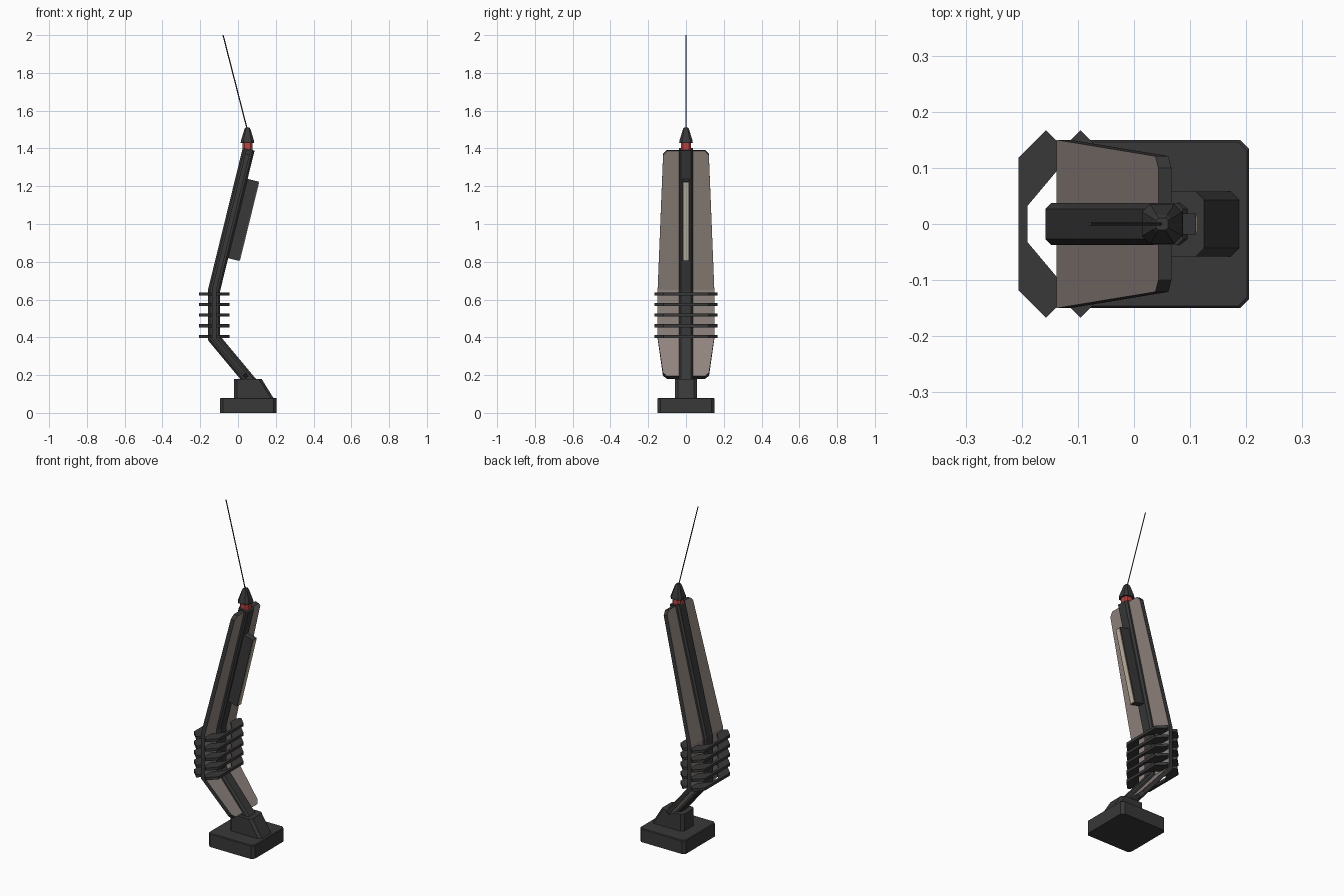
import bpy, bmesh, math
from mathutils import Vector

if "Cube" in bpy.data.objects:
    bpy.data.objects.remove(bpy.data.objects["Cube"])


def material(name, rgb):
    m = bpy.data.materials.new(name)
    m.diffuse_color = (*rgb, 1.0)
    m.use_nodes = True
    m.node_tree.nodes["Principled BSDF"].inputs["Base Color"].default_value = m.diffuse_color
    return m


DARK = material("charcoal", (0.040, 0.040, 0.040))
BROWN = material("warm grey brown", (0.285, 0.235, 0.213))
RED = material("red", (0.50, 0.055, 0.055))
BEIGE = material("beige", (0.55, 0.48, 0.37))


def loft(name, rings, mats, rule=None):
    """Skin closed rings of equal point count and cap both ends."""
    bm = bmesh.new()
    vs = [[bm.verts.new(p) for p in r] for r in rings]
    n = len(rings[0])
    for a, b in zip(vs, vs[1:]):
        for i in range(n):
            j = (i + 1) % n
            bm.faces.new((a[i], a[j], b[j], b[i]))
    bm.faces.new(vs[0])
    bm.faces.new(vs[-1])
    bmesh.ops.recalc_face_normals(bm, faces=bm.faces)
    bm.normal_update()
    if rule:
        for f in bm.faces:
            f.material_index = rule(f.normal)
    me = bpy.data.meshes.new(name)
    bm.to_mesh(me)
    bm.free()
    for m in mats:
        me.materials.append(m)
    ob = bpy.data.objects.new(name, me)
    bpy.context.collection.objects.link(ob)
    return ob


def octo(x0, x1, h, c):
    """Rectangle x0..x1 by -h..h with chamfered corners."""
    return [(x0 + c, -h), (x1 - c, -h), (x1, -h + c), (x1, h - c),
            (x1 - c, h), (x0 + c, h), (x0, h - c), (x0, -h + c)]


def stack(name, levels, mat):
    """Loft of chamfered rectangles: (z, x0, x1, half_y, chamfer)."""
    return loft(name, [[(x, y, z) for x, y in octo(a, b, h, c)]
                       for z, a, b, h, c in levels], [mat])


def frames(path):
    """Mitred offset vector for each point of an xz path."""
    out = []
    for i, p in enumerate(path):
        segs = []
        if i > 0:
            segs.append((p - path[i - 1]).normalized())
        if i < len(path) - 1:
            segs.append((path[i + 1] - p).normalized())
        ns = [Vector((s.y, -s.x)) for s in segs]
        n = sum(ns, Vector((0, 0))).normalized()
        out.append(n / n.dot(ns[0]))
    return out


def sweep(name, path, sections, mats, rule=None):
    rings = []
    for p, n, sec in zip(path, frames(path), sections):
        rings.append([(p.x + n.x * d, y, p.y + n.y * d) for d, y in sec])
    return loft(name, rings, mats, rule)


# Base and wedge mount
stack("base", [(0, -0.095, 0.205, 0.15, 0.016), (0.076, -0.095, 0.205, 0.15, 0.016),
               (0.08, -0.091, 0.201, 0.146, 0.015)], DARK)
stack("mount", [(0.075, -0.02, 0.19, 0.058, 0.015),
                (0.18, -0.02, 0.125, 0.058, 0.015)], DARK)

# Bent arm centre line
low, bend1 = Vector((0.06, 0.172)), Vector((-0.126, 0.395))
bend2, top = Vector((-0.126, 0.652)), Vector((0.055, 1.39))
up = (top - bend2).normalized()
down = (low - bend1).normalized()

# Spine running up both sides of the panel
spine_sec = octo(-0.032, 0.032, 0.037, 0.010)
sweep("spine", [low + down * 0.04, bend1, bend2, top + up * 0.006],
      [spine_sec] * 4, [DARK])

# Folded brown panel with dark rim and clipped corners
end = low - down * 0.02
ppath = [end, end - down * 0.022, bend1, bend2, top - up * 0.022, top]
psecs = [[(-0.012, -w), (0.012, -w), (0.012, w), (-0.012, w)]
         for w in (0.10, 0.122, 0.15, 0.15, 0.121, 0.10)]
sweep("panel", ppath, psecs, [DARK, BROWN], lambda n: int(abs(n.x) > 0.7))

# Five cooling fins, each a mirrored pair of brackets round the panel
half = [(0.012, 0.148), (0.031, 0.167), (0.080, 0.118)]
inner = [(0.064, 0.032), (0.012, 0.094)]
fin = (half + [(d, -y) for d, y in reversed(half)]
       + [(d, -y) for d, y in reversed(inner)] + inner)
for i in range(5):
    z = 0.405 + i * 0.0563
    for side, label in ((-1, "back"), (1, "front")):
        loft(f"fin_{label}_{i + 1}",
             [[(-0.126 + side * d, y, z + k) for d, y in fin]
              for k in (-0.008, 0.008)], [DARK])

# Light housing on the front of the spine, with a beige strip
a, b = bend2 + up * 0.18, bend2 + up * 0.612


def bar(name, s0, s1, d0, d1, h, mat):
    sec = [(d0, -h), (d1, -h), (d1, h), (d0, h)]
    sweep(name, [s0, s1], [sec] * 2, [mat])


bar("lamp_housing", a, b, 0.028, 0.093, 0.019, DARK)
bar("lamp_strip", a + up * 0.004, b - up * 0.004, 0.092, 0.096, 0.014, BEIGE)

# Red collar and antenna cap
cx = 0.050


def tier(z, r):
    return (z, cx - r, cx + r, r, r * 0.4)


stack("collar", [tier(1.375, 0.026), tier(1.432, 0.026)], RED)
stack("antenna_cap", [tier(1.428, 0.036), tier(1.44, 0.035),
                      tier(1.502, 0.016), tier(1.51, 0.011)], DARK)

# Thin leaning antenna
sec = [(0.0032 * math.cos(t * math.pi / 3), 0.0032 * math.sin(t * math.pi / 3))
       for t in range(6)]
sweep("antenna", [Vector((0.049, 1.50)), Vector((-0.079, 2.0))], [sec] * 2, [DARK])
